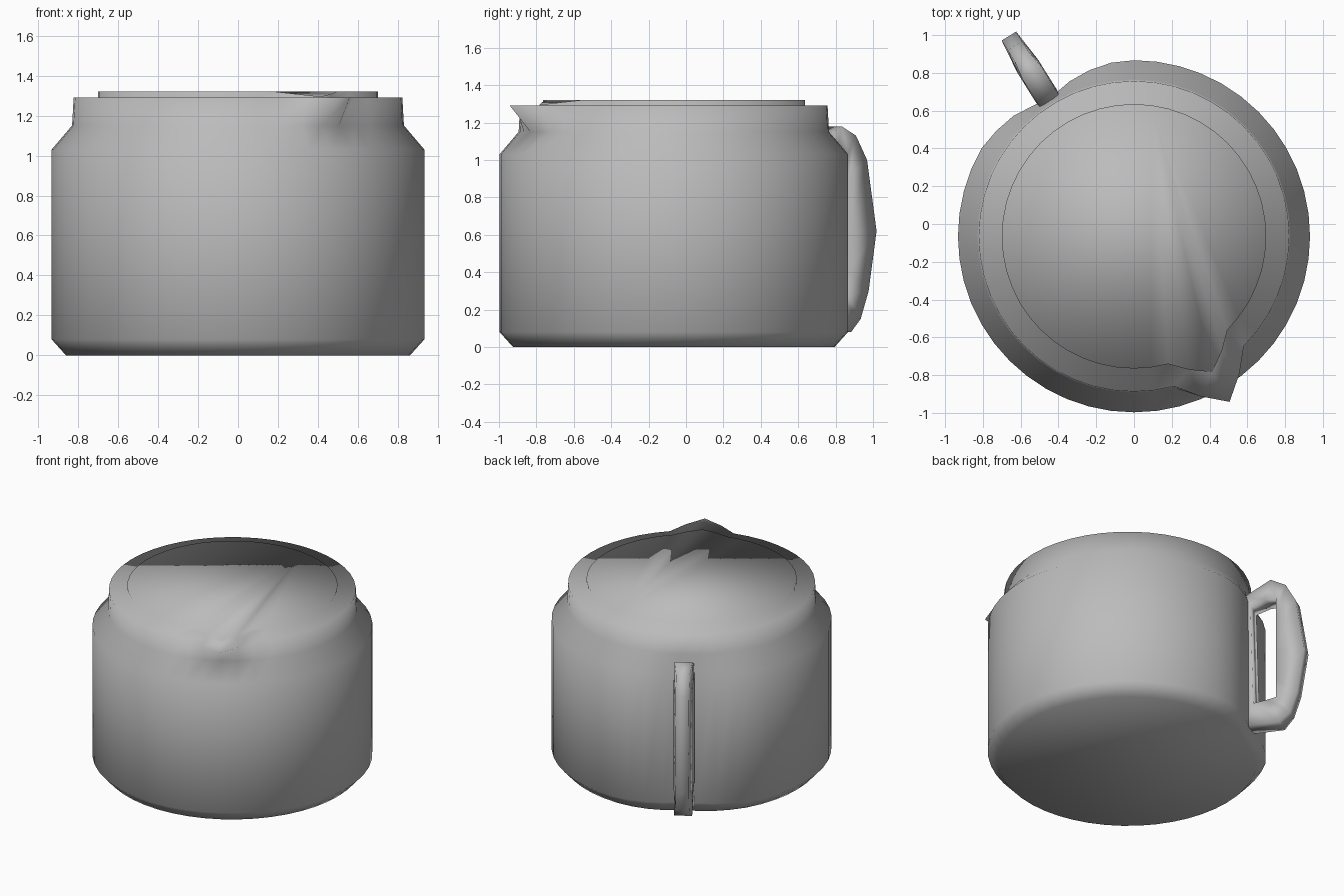
import bpy, bmesh
from math import sin, cos, radians, degrees, atan2
from mathutils import Vector

cube = bpy.data.objects.get("Cube")
if cube:
    bpy.data.objects.remove(cube, do_unlink=True)

SEGMENTS = 48
CENTRE_Y = -0.065
SPOUT = -60
HANDLE = 122

steel = bpy.data.materials.new("brushed_grey")
steel.use_nodes = True
grey = (0.5, 0.5, 0.5, 1)
steel.diffuse_color = grey
steel.node_tree.nodes["Principled BSDF"].inputs["Base Color"].default_value = grey


def polar(angle, r, z):
    a = radians(angle)
    return Vector((r * cos(a), CENTRE_Y + r * sin(a), z))


def gap(a, b):
    return abs((a - b + 180) % 360 - 180)


def finish(bm, name):
    bmesh.ops.recalc_face_normals(bm, faces=bm.faces)
    for f in bm.faces:
        f.smooth = True
    mesh = bpy.data.meshes.new(name)
    bm.to_mesh(mesh)
    bm.free()
    mesh.materials.append(steel)
    ob = bpy.data.objects.new(name, mesh)
    bpy.context.collection.objects.link(ob)
    return ob


def dent(angle):
    """Depth of the recess in the wall behind the handle."""
    d = gap(angle, HANDLE)
    if d < 13:
        return 0.03 + 0.05 * (1 - d / 13)
    return 0.03 * max(0, 1 - (d - 13) / 14)


# Body rings: radius, height, spout reach, spout drop, recess share
rings = [
    (0.86, 0.0, 0, 0, 0.5),
    (0.932, 0.08, 0, 0, 1),
    (0.932, 1.03, 0, 0, 1),
    (0.83, 1.15, 0, 0, 0),
    (0.822, 1.29, 0.19, 0, 0),
    (0.70, 1.29, 0.13, 0, 0),
    (0.70, 1.32, 0.13, 0.025, 0),
]
bm = bmesh.new()
loops = []
for r, z, reach, drop, recess in rings:
    loop = []
    for i in range(SEGMENTS):
        a = 360 * i / SEGMENTS
        pull = max(0, 1 - gap(a, SPOUT) / 15)
        loop.append(bm.verts.new(polar(a, r + reach * pull - dent(a) * recess, z - drop * pull)))
    loops.append(loop)
for low, high in zip(loops, loops[1:]):
    for i in range(SEGMENTS):
        j = (i + 1) % SEGMENTS
        bm.faces.new((low[i], low[j], high[j], high[i]))
bm.faces.new(loops[0][::-1])

# Lid surface fans out from the rim opposite the spout, so the crease runs to it
lid = loops[-1]
start = round(82 / 360 * SEGMENTS)
for i in range(1, SEGMENTS - 1):
    bm.faces.new((lid[start], lid[(start + i) % SEGMENTS], lid[(start + i + 1) % SEGMENTS]))
finish(bm, "kettle_body")

# Handle: a closed ring of matching outer and inner points (radius, height)
outer = [(0.83, 1.08), (1.02, 1.18), (1.12, 1.13), (1.19, 1.0), (1.25, 0.62),
         (1.20, 0.3), (1.15, 0.15), (1.08, 0.08), (0.85, 0.09)]
inner = [(0.88, 1.0), (0.98, 1.03), (1.06, 1.03), (1.06, 0.9), (1.06, 0.62),
         (1.06, 0.4), (1.06, 0.27), (1.0, 0.26), (0.90, 0.25)]
bm = bmesh.new()
side = Vector((-sin(radians(HANDLE)), cos(radians(HANDLE)), 0))
sections = []
for (ro, zo), (ri, zi) in zip(outer, inner):
    po, pi = polar(HANDLE, ro, zo), polar(HANDLE, ri, zi)
    wo = 0.045 if ro > 1.1 else 0.06
    sections.append([bm.verts.new(p) for p in (
        po + side * wo, po - side * wo, pi - side * 0.065, pi + side * 0.065)])
for s, t in zip(sections, sections[1:] + sections[:1]):
    for k in range(4):
        m = (k + 1) % 4
        bm.faces.new((s[k], s[m], t[m], t[k]))
finish(bm, "handle")
